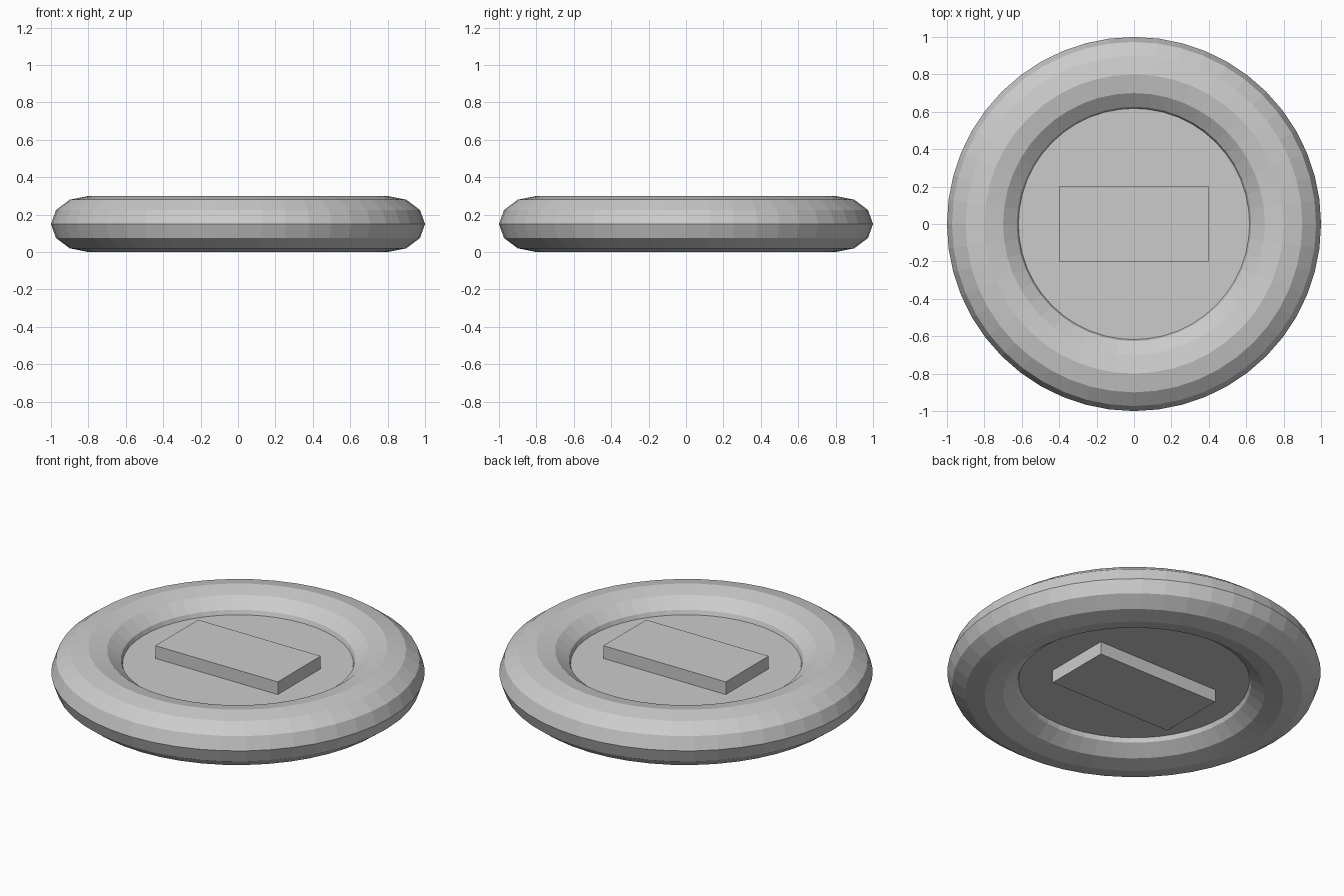
import bpy, bmesh
from math import cos, sin, tau

if "Cube" in bpy.data.objects:
    bpy.data.objects.remove(bpy.data.objects["Cube"])

MAJOR, MINOR = 48, 12
MID_Z = 0.15

# Outer ring: flattened torus with flat facets
bm = bmesh.new()
loops = []
for i in range(MAJOR):
    a = tau * i / MAJOR
    loop = []
    for j in range(MINOR):
        b = tau * j / MINOR
        r = 0.8 + 0.2 * cos(b)
        loop.append(bm.verts.new((r * cos(a), r * sin(a), MID_Z + 0.15 * sin(b))))
    loops.append(loop)
for i in range(MAJOR):
    p, q = loops[i], loops[(i + 1) % MAJOR]
    for j in range(MINOR):
        k = (j + 1) % MINOR
        bm.faces.new((p[j], q[j], q[k], p[k]))
bmesh.ops.recalc_face_normals(bm, faces=bm.faces)
mesh = bpy.data.meshes.new("outer_ring")
bm.to_mesh(mesh)
bm.free()
bpy.context.collection.objects.link(bpy.data.objects.new("outer_ring", mesh))

# Centre disc, its rim buried in the ring
bpy.ops.mesh.primitive_cylinder_add(vertices=48, radius=0.65, depth=0.1,
                                    location=(0, 0, MID_Z))
bpy.context.object.name = "centre_disc"

# Raised block standing out of both sides of the disc
bpy.ops.mesh.primitive_cube_add(size=1, location=(0, 0, MID_Z))
block = bpy.context.object
block.name = "raised_block"
block.scale = (0.8, 0.4, 0.25)
